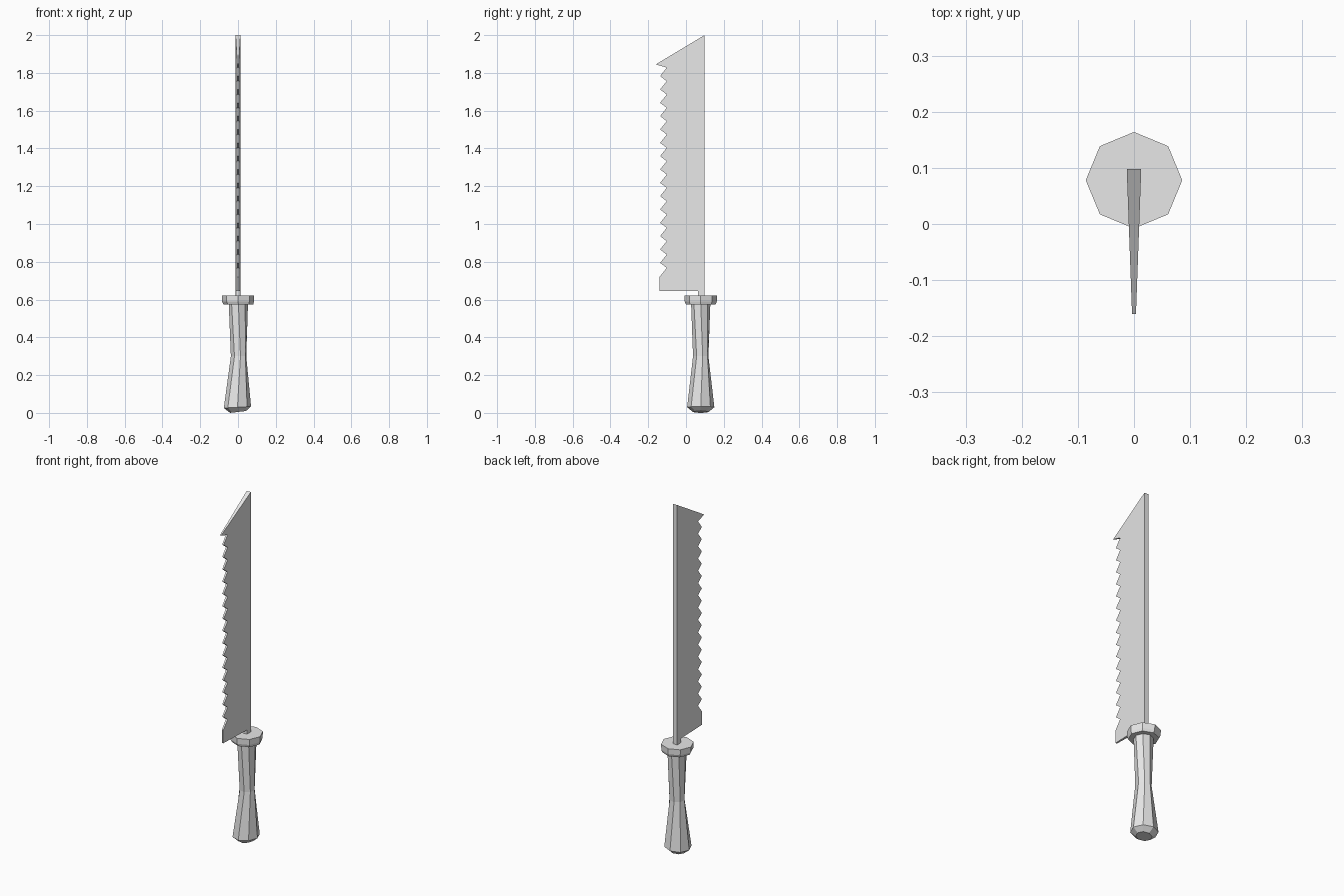
import bpy
import bmesh
from math import cos, sin, pi, radians

cube = bpy.data.objects.get("Cube")
if cube:
    bpy.data.objects.remove(cube)

AXIS_Y = 0.078  # handle axis


def make_material(name, colour):
    mat = bpy.data.materials.new(name)
    mat.use_nodes = True
    mat.diffuse_color = colour
    mat.node_tree.nodes["Principled BSDF"].inputs["Base Color"].default_value = colour
    return mat


steel = make_material("plain grey", (0.8, 0.8, 0.8, 1))


def finish(name, bm):
    bmesh.ops.recalc_face_normals(bm, faces=bm.faces)
    mesh = bpy.data.meshes.new(name)
    bm.to_mesh(mesh)
    bm.free()
    mesh.materials.append(steel)
    obj = bpy.data.objects.new(name, mesh)
    bpy.context.collection.objects.link(obj)
    return obj


def lathe(name, rings, sides=8):
    """Stack of polygon rings: (z, radius, twist in degrees, x shift, tilt)."""
    bm = bmesh.new()
    loops = []
    for z, r, twist, dx, tilt in rings:
        loop = []
        for i in range(sides):
            a = 2 * pi * i / sides + radians(twist)
            loop.append(bm.verts.new((dx + r * cos(a), AXIS_Y + r * sin(a), z + tilt * cos(a))))
        loops.append(loop)
    for low, high in zip(loops, loops[1:]):
        for i in range(sides):
            j = (i + 1) % sides
            bm.faces.new((low[i], low[j], high[j], high[i]))
    bm.faces.new(loops[0])
    bm.faces.new(loops[-1])
    return finish(name, bm)


# Grip: flared butt, narrow twisted waist, bevelled end
lathe("grip", [
    (0.005, 0.042, 0, 0, 0.005),
    (0.03, 0.072, 0, -0.003, 0.004),
    (0.30, 0.042, 14, 0.003, 0),
    (0.58, 0.051, 0, 0.002, 0),
])

# Guard collar
lathe("guard", [
    (0.575, 0.079, 0, 0.002, 0),
    (0.590, 0.085, 0, 0, 0),
    (0.622, 0.086, 0, 0, 0),
])


def half_thickness(y):
    """Wedge section: thick spine, thin cutting edge."""
    return 0.0035 + 0.0095 * (y + 0.16) / 0.26


def plate(name, outline):
    bm = bmesh.new()
    left = [bm.verts.new((half_thickness(y), y, z)) for y, z in outline]
    right = [bm.verts.new((-half_thickness(y), y, z)) for y, z in outline]
    bm.faces.new(left)
    bm.faces.new(right[::-1])
    for i in range(len(outline)):
        j = (i + 1) % len(outline)
        bm.faces.new((left[i], right[i], right[j], left[j]))
    return finish(name, bm)


# Saw blade with a tang stepping down into the guard
outline = [(0.098, 0.60), (0.098, 2.0), (-0.16, 1.845), (-0.102, 1.828)]
TEETH = 15
for k in range(TEETH):
    tip = 1.783 - k * 0.0706
    outline += [(-0.137, tip), (-0.102, tip - 0.027)]
outline += [(-0.14, 0.72), (-0.14, 0.645), (0.063, 0.645), (0.063, 0.60)]
plate("saw_blade", outline)
